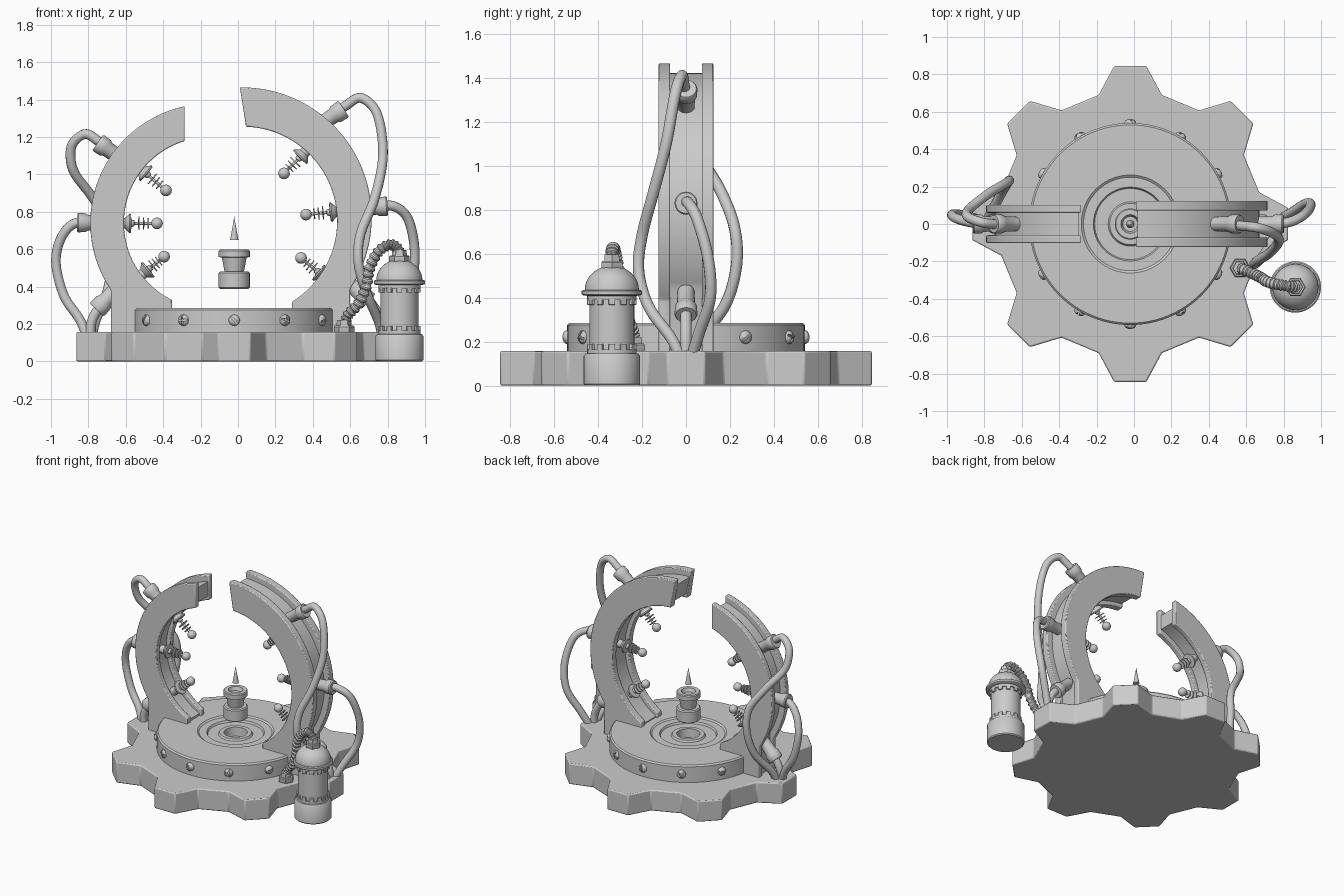
import bpy, bmesh
from math import cos, sin, pi, radians, acos
from mathutils import Vector, Matrix

if "Cube" in bpy.data.objects:
    bpy.data.objects.remove(bpy.data.objects["Cube"])

CX = -0.02  # axis of the round base


def add(name, bm, bevel=0):
    bmesh.ops.recalc_face_normals(bm, faces=bm.faces)
    me = bpy.data.meshes.new(name)
    bm.to_mesh(me)
    bm.free()
    ob = bpy.data.objects.new(name, me)
    bpy.context.collection.objects.link(ob)
    if bevel:
        m = ob.modifiers.new("bevel", 'BEVEL')
        m.width, m.segments, m.limit_method, m.angle_limit = bevel, 2, 'ANGLE', radians(25)
    return ob


def revolve(name, prof, loc=(0, 0, 0), axis=(0, 0, 1), seg=48):
    bm = bmesh.new()
    rings = []
    for r, z in prof:
        n = 1 if r == 0 else seg
        rings.append([bm.verts.new((r * cos(2 * pi * i / seg), r * sin(2 * pi * i / seg), z)) for i in range(n)])
    for a, b in zip(rings, rings[1:]):
        for i in range(seg):
            j = (i + 1) % seg
            q = [a[i % len(a)], a[j % len(a)], b[j % len(b)], b[i % len(b)]]
            bm.faces.new(list(dict.fromkeys(q)))
    ob = add(name, bm)
    ob.location = loc
    ob.rotation_euler = Vector(axis).to_track_quat('Z', 'Y').to_euler()
    return ob


def prism(name, pts, depth, bevel):
    bm = bmesh.new()
    f = bm.faces.new([bm.verts.new(p) for p in pts])
    ext = bmesh.ops.extrude_face_region(bm, geom=[f])
    bmesh.ops.translate(bm, verts=[v for v in ext['geom'] if isinstance(v, bmesh.types.BMVert)], vec=depth)
    return add(name, bm, bevel)


def smooth_path(pts, n):
    p = [Vector(q) for q in pts]
    p = [2 * p[0] - p[1]] + p + [2 * p[-1] - p[-2]]
    out = []
    for a, b, c, d in zip(p, p[1:], p[2:], p[3:]):
        for i in range(n):
            t = i / n
            out.append(0.5 * (2 * b + (c - a) * t + (2 * a - 5 * b + 4 * c - d) * t * t + (3 * b - a - 3 * c + d) * t ** 3))
    return out + [p[-2]]


def tube(name, pts, r, n=8, ribbed=False):
    path = smooth_path(pts, n)
    cu = bpy.data.curves.new(name, 'CURVE')
    cu.dimensions, cu.bevel_depth, cu.bevel_resolution, cu.use_fill_caps = '3D', r, 4, True
    sp = cu.splines.new('POLY')
    sp.points.add(len(path) - 1)
    for i, (q, v) in enumerate(zip(sp.points, path)):
        q.co = (*v, 1)
        q.radius = (0.78 if i % 4 > 1 else 1) if ribbed else 1
    ob = bpy.data.objects.new(name, cu)
    bpy.context.collection.objects.link(ob)
    return ob


# Toothed base plate
pts = []
for k in range(8):
    for da, r in ((-13.8, .71), (-5.8, .849), (5.8, .849), (13.8, .71)):
        a = radians(45 * k + da)
        pts.append((CX + r * cos(a), r * sin(a), 0))
prism("toothed_base", pts, (0, 0, .157), .008)

# Round platform with a stepped socket
revolve("platform", [(0, .21), (.075, .21), (.08, .275), (.11, .275), (.118, .262), (.19, .262), (.197, .276),
                     (.25, .276), (.262, .285), (.53, .285), (.54, .275), (.54, .15), (0, .15)], (CX, 0, 0), seg=96)

# Slotted and cross-headed screws around the platform
def screw_mesh(cross):
    head = revolve("screw_head", [(0, -.01), (.03, -.01), (.03, .006), (.024, .015), (.012, .02), (0, .021)], seg=20)
    bm = bmesh.new()
    bmesh.ops.create_cube(bm, size=1, matrix=Matrix.Translation((0, 0, .02)) @ Matrix.Diagonal((.1, .01, .02, 1)))
    if cross:
        bmesh.ops.create_cube(bm, size=1, matrix=Matrix.Translation((0, 0, .02)) @ Matrix.Diagonal((.01, .1, .022, 1)))
    cut = add("slot_cutter", bm)
    m = head.modifiers.new("slot", 'BOOLEAN')
    m.operation, m.object, m.solver, m.use_self = 'DIFFERENCE', cut, 'EXACT', True
    me = bpy.data.meshes.new_from_object(head.evaluated_get(bpy.context.evaluated_depsgraph_get()))
    bpy.data.objects.remove(head)
    bpy.data.objects.remove(cut)
    return me


heads = [screw_mesh(False), screw_mesh(True)]
for k in range(12):
    if k % 6:
        a = radians(30 * k)
        d = Vector((cos(a), sin(a), 0))
        ob = bpy.data.objects.new("screw", heads[k in (2, 4, 8, 10)])
        ob.location = Vector((CX, 0, .22)) + d * .54
        ob.rotation_euler = (d.to_track_quat('Z', 'Y') @ Matrix.Rotation(.6 * k, 3, 'Z').to_quaternion()).to_euler()
        bpy.context.collection.objects.link(ob)


# Broken ring: two H-section arms
def arm_outline(s, oc, ic, top_o, top_i, leg, foot, y):
    def arc(c, a0, a1):
        return [(s * (c[0] + c[2] * cos(a0 + (a1 - a0) * i / 40)), y, c[1] + c[2] * sin(a0 + (a1 - a0) * i / 40)) for i in range(41)]
    ang = lambda c, u: acos((u - c[0]) / c[2])
    return (arc(oc, ang(oc, top_o), -ang(oc, leg)) + [(s * leg, y, .152), (s * foot, y, .152)]
            + arc(ic, -ang(ic, foot), ang(ic, top_i)))


def arm(side, s, oc, ic, top_o, top_i, leg, foot, y0, y1):
    for y in (y0, -y1):
        prism(side + "_arm_flange", arm_outline(s, oc, ic, top_o, top_i, leg, foot, y), (0, y1 - y0, 0), .006)
    oc, ic = (oc[0], oc[1], oc[2] - .045), (ic[0], ic[1], ic[2] + .03)
    prism(side + "_arm_web", arm_outline(s, oc, ic, top_o + .008, top_i + .008, leg - .02, foot + .012, -y0 - .002),
          (0, 2 * y0 + .004, 0), 0)


arm("right", 1, (.02, .77, .695), (.025, .75, .505), .01, .043, .6, .29, .072, .124)
arm("left", -1, (.152, .74, .638), (.152, .74, .458), .285, .285, .68, .353, .06, .102)

# Electrodes pointing into the ring: (base x, z, ball x, z)
for bx, bz, tx, tz in ((-.51, 1.02, -.385, .914), (-.60, .738, -.433, .738), (-.50, .475, -.395, .56),
                       (.35, 1.11, .246, 1.005), (.52, .80, .364, .785), (.45, .46, .337, .553)):
    b, t = Vector((bx, 0, bz)), Vector((tx, 0, tz))
    d = t - b
    L = d.length
    prof = [(0, -.06), (.03, -.06), (.028, -.005), (.052, .02), (.05, .028), (.02, .03), (.016, .045), (.008, .048)]
    for k, r in enumerate((.036, .032, .028)):
        z = L * (.42 + .15 * k)
        prof += [(.008, z - .004), (r, z - .003), (r, z + .003), (.008, z + .004)]
    prof += [(.008, L - .02), (0, L - .02)]
    revolve("electrode", prof, b, d, 24)
    revolve("electrode_ball", [(.031 * sin(pi * i / 12) if 0 < i < 12 else 0, -.031 * cos(pi * i / 12)) for i in range(13)], t, d, 24)

# Cable sockets: (base x, z, tip x, z)
for bx, bz, tx, tz in ((.43, 1.26, .565, 1.35), (.65, .82, .80, .83), (.58, .43, .70, .32),
                       (-.62, 1.08, -.75, 1.17), (-.72, .74, -.86, .742), (-.64, .40, -.755, .275)):
    d = Vector((tx - bx, 0, tz - bz))
    L = d.length
    revolve("cable_socket", [(0, 0), (.038, 0), (.042, L * .6), (.05, L * .68), (.052, L * .95), (.047, L), (0, L)], (bx, 0, bz), d, 28)

# Cables from the sockets down to the base
tube("right_upper_cable", [(.5, 0, 1.31), (.58, -.01, 1.37), (.66, -.02, 1.408), (.745, -.05, 1.32), (.775, -.09, 1.1), (.73, -.15, .87),
                           (.655, -.2, .68), (.645, -.215, .52), (.69, -.17, .36), (.75, -.07, .22), (.77, -.03, .14)], .026)
tube("right_mid_cable", [(.72, 0, .825), (.83, .01, .83), (.91, .05, .76), (.945, .1, .58), (.92, .11, .4), (.84, .06, .24), (.79, .03, .14)], .026)
tube("right_lower_cable", [(.66, 0, .36), (.72, 0, .3), (.76, 0, .22), (.77, 0, .14)], .026)
tube("left_upper_cable", [(-.68, 0, 1.12), (-.75, 0, 1.18), (-.82, .01, 1.215), (-.89, .04, 1.15), (-.88, .08, 1.02), (-.78, .16, .88),
                          (-.68, .22, .72), (-.67, .23, .55), (-.7, .18, .37), (-.76, .07, .22), (-.78, .03, .14)], .026)
tube("left_mid_cable", [(-.78, 0, .74), (-.88, .01, .735), (-.95, .03, .65), (-.973, .05, .52), (-.93, .05, .35), (-.85, .03, .23), (-.81, .01, .14)], .026)
tube("left_lower_cable", [(-.7, 0, .33), (-.76, 0, .26), (-.785, 0, .2), (-.79, 0, .14)], .026)

# Floating nozzle and spike
revolve("nozzle", [(0, .387), (.076, .387), (.083, .394), (.083, .472), (.076, .48), (.052, .48), (.066, .555), (.083, .558),
                   (.083, .591), (.077, .597), (.05, .597), (.04, .57), (0, .57)], (CX, 0, 0))
revolve("spike", [(0, .65), (.022, .65), (.011, .71), (0, .775)], (CX, 0, 0), seg=16)

# Gas tank
TX, TY = .863, -.337
revolve("tank_base", [(0, 0), (.121, 0), (.128, .007), (.128, .135), (.121, .145), (.112, .147), (.112, .165), (0, .165)], (TX, TY, 0))
revolve("tank_body", [(0, .15), (.102, .15), (.102, .41), (0, .41)], (TX, TY, 0))
dome = [(.123 * cos(pi / 2 * i / 10), .435 + .11 * sin(pi / 2 * i / 10)) for i in range(10)]
revolve("tank_dome", [(0, .39), (.112, .39), (.112, .408), (.13, .41), (.137, .415), (.137, .43), (.13, .435)] + dome + [(0, .545)], (TX, TY, 0))
for k in range(12):
    a = 2 * pi * k / 12
    for z in (.175, .382):
        bm = bmesh.new()
        bmesh.ops.create_cube(bm, size=1, matrix=Matrix.Translation((TX, TY, z)) @ Matrix.Rotation(a, 4, 'Z')
                              @ Matrix.Translation((.103, 0, 0)) @ Matrix.Diagonal((.018, .03, .03, 1)))
        add("tank_crenel", bm, .003)

# Ribbed hose with hex nuts
nut = [(0, 0), (.052, 0), (.055, .004), (.055, .03), (.05, .036), (.04, .036), (.038, .065), (0, .065)]
revolve("tank_hose_nut", nut, (TX, TY, .53), seg=6)
revolve("base_hose_nut", nut, (.567, -.235, .155), seg=6)
tube("ribbed_hose", [(TX, TY, .56), (.852, -.336, .605), (.81, -.33, .623), (.75, -.32, .585), (.705, -.305, .5), (.685, -.29, .4),
                     (.645, -.27, .31), (.59, -.245, .25), (.567, -.235, .19)], .031, 12, True)

# Curves to mesh, smooth shading with sharp edges
bpy.ops.object.select_all(action='DESELECT')
for ob in bpy.context.scene.objects:
    if ob.type == 'CURVE':
        ob.select_set(True)
        bpy.context.view_layer.objects.active = ob
bpy.ops.object.convert(target='MESH')
bpy.ops.object.select_all(action='SELECT')
bpy.ops.object.shade_smooth_by_angle(angle=radians(35))
